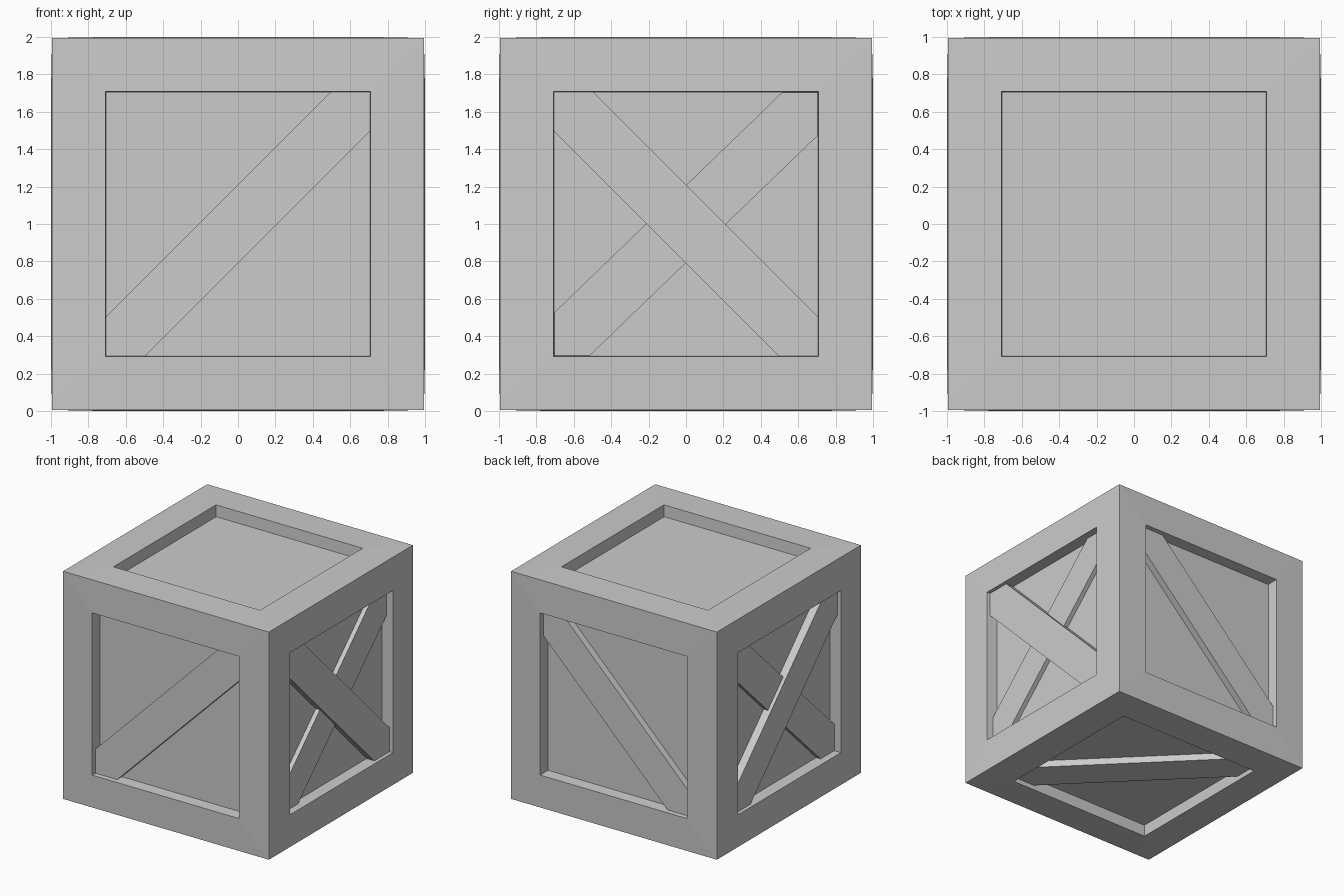
import bpy, bmesh
from math import radians, sin, cos
from mathutils import Vector, Matrix

if "Cube" in bpy.data.objects:
    bpy.data.objects.remove(bpy.data.objects["Cube"])

OPEN = 0.708      # half size of each framed opening
RECESS = 0.1      # panel depth below the frame
HALF_W = 0.149    # half width of a brace

def finish(bm, name):
    bmesh.ops.recalc_face_normals(bm, faces=bm.faces)
    mesh = bpy.data.meshes.new(name)
    bm.to_mesh(mesh)
    bm.free()
    ob = bpy.data.objects.new(name, mesh)
    ob.location = (0, 0, 1)
    bpy.context.collection.objects.link(ob)
    return ob

def brace(name, u, v, n, angle, depth):
    """Diagonal plank on the face with axes u, v and outward normal n, trimmed to the opening."""
    bm = bmesh.new()
    bmesh.ops.create_cube(bm, size=1)
    bottom, top = 1 - RECESS - 0.01, 1 - depth
    h = OPEN
    for p in bm.verts:
        p.co = (p.co.x * 2 * h, p.co.y * 2 * h, top if p.co.z > 0 else bottom)
    side = Vector((-sin(radians(angle)), cos(radians(angle)), 0))
    for s in (1, -1):
        cut = bmesh.ops.bisect_plane(bm, geom=bm.verts[:] + bm.edges[:] + bm.faces[:],
                                     plane_co=side * s * HALF_W, plane_no=side * s,
                                     clear_outer=True)
        edges = [g for g in cut["geom_cut"] if isinstance(g, bmesh.types.BMEdge)]
        bmesh.ops.holes_fill(bm, edges=edges)
    bm.transform(Matrix((u, v, n)).transposed().to_4x4())
    return finish(bm, name)

# crate body: cube with a recessed panel on every side, corners drawn in very slightly
bm = bmesh.new()
bmesh.ops.create_cube(bm, size=2)
panels, corners = bm.faces[:], bm.verts[:]
bmesh.ops.inset_individual(bm, faces=panels, thickness=1 - OPEN, depth=0, use_even_offset=True)
bmesh.ops.inset_individual(bm, faces=panels, thickness=0.006, depth=-RECESS, use_even_offset=True)
for c in corners:
    c.co *= 0.994
finish(bm, "crate_body")

X, Y, Z = Vector((1, 0, 0)), Vector((0, 1, 0)), Vector((0, 0, 1))

# single braces on front and back, crossed braces on both sides
for s, face in ((-1, "front"), (1, "back")):
    brace(face + "_brace", X, Z, Y * s, 45, 0.04)
for s, face in ((1, "right"), (-1, "left")):
    brace(face + "_outer_brace", Y, Z, X * s, -45, 0.03)
    brace(face + "_inner_brace", Y, Z, X * s, 44, 0.06)

# underside brace
brace("bottom_brace", X, Y, -Z, -45, 0.04)
